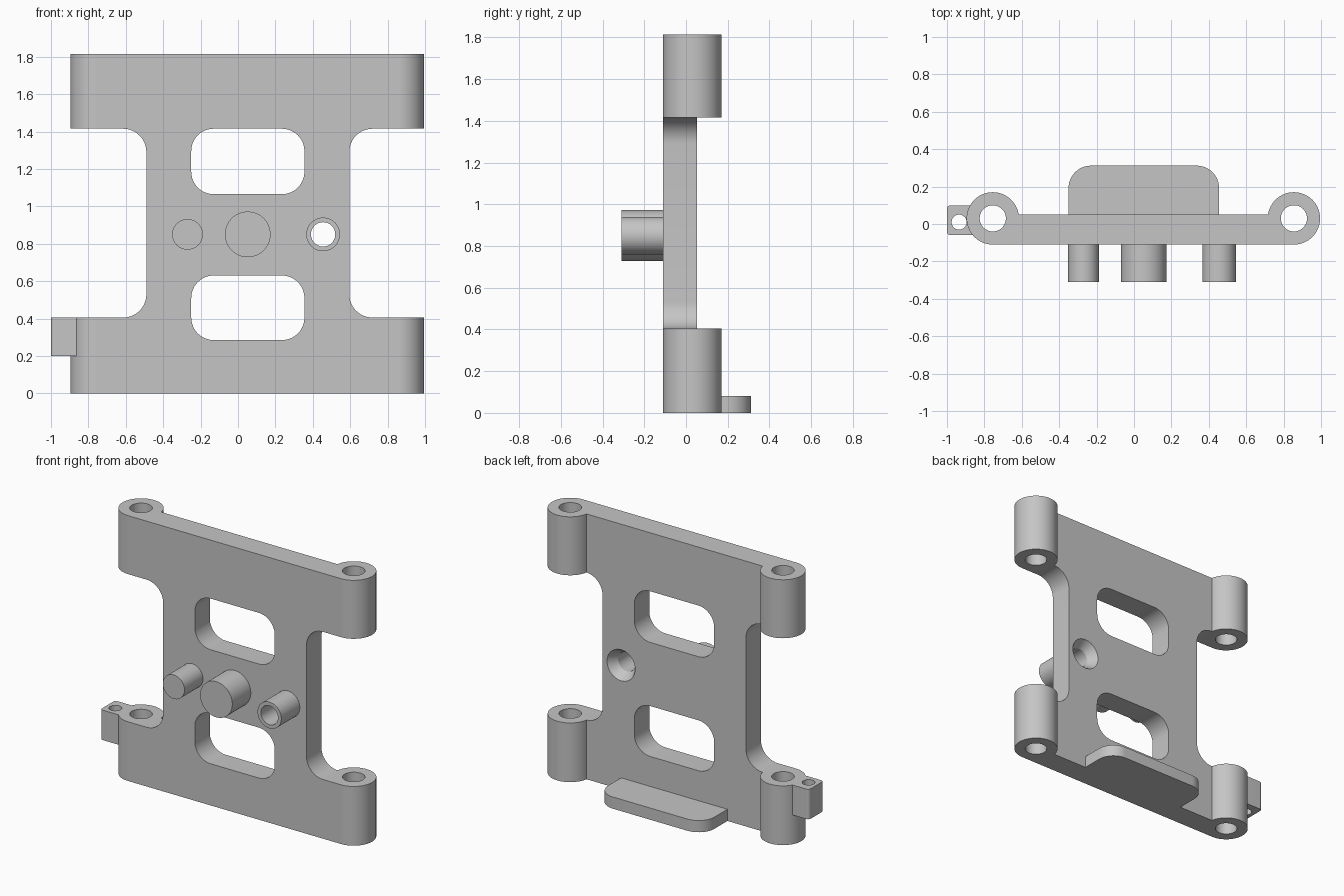
import bpy, bmesh, math
from mathutils import Vector

cube = bpy.data.objects.get("Cube")
if cube:
    bpy.data.objects.remove(cube, do_unlink=True)

grey = bpy.data.materials.new("plain_grey")
grey.use_nodes = True
colour = (0.56, 0.56, 0.56, 1)
grey.diffuse_color = colour
grey.node_tree.nodes["Principled BSDF"].inputs["Base Color"].default_value = colour


def rounded(corners, steps=12):
    """Outline of (u, v, radius) right-angled corners with arcs."""
    pts = []
    for i, (u, v, r) in enumerate(corners):
        p = Vector((u, v))
        if r == 0:
            pts.append(p)
            continue
        before = (Vector(corners[i - 1][:2]) - p).normalized()
        after = (Vector(corners[(i + 1) % len(corners)][:2]) - p).normalized()
        centre = p + r * (before + after)
        for k in range(steps + 1):
            t = math.pi / 2 * k / steps
            pts.append(centre - r * (after * math.cos(t) + before * math.sin(t)))
    return pts


def circle(u, v, r, n=64):
    return [Vector((u + r * math.cos(2 * math.pi * k / n),
                    v + r * math.sin(2 * math.pi * k / n))) for k in range(n)]


def prism(name, outline, axis, lo, hi):
    """Extrude an outline along y or z between lo and hi."""
    place = (lambda p, w: (p.x, w, p.y)) if axis == "y" else (lambda p, w: (p.x, p.y, w))
    bm = bmesh.new()
    face = bm.faces.new([bm.verts.new(place(p, lo)) for p in outline])
    geom = bmesh.ops.extrude_face_region(bm, geom=[face])["geom"]
    shift = Vector(place(Vector((0, 0)), hi - lo))
    bmesh.ops.translate(bm, vec=shift, verts=[g for g in geom if isinstance(g, bmesh.types.BMVert)])
    bmesh.ops.recalc_face_normals(bm, faces=bm.faces)
    mesh = bpy.data.meshes.new(name)
    bm.to_mesh(mesh)
    bm.free()
    mesh.materials.append(grey)
    ob = bpy.data.objects.new(name, mesh)
    bpy.context.collection.objects.link(ob)
    return ob


def cut(ob, cutter):
    """Subtract the cutter, then discard it."""
    cutter.hide_render = True
    mod = ob.modifiers.new("cut", "BOOLEAN")
    mod.operation, mod.solver, mod.object = "DIFFERENCE", "EXACT", cutter
    bpy.context.view_layer.objects.active = ob
    bpy.ops.object.modifier_apply(modifier=mod.name)
    bpy.data.objects.remove(cutter, do_unlink=True)


# Main dimensions
FRONT, BACK, TOP = -0.11, 0.052, 1.815
LOW, HIGH = 0.405, 1.415
LEFT, RIGHT, BARREL_Y = 0.855, -0.755, 0.03
NECK_L, NECK_R, FILLET = 0.595, -0.49, 0.125
PEG_Z, HOLLOW_X = 0.85, 0.455
parts = []

# Plate with a narrowed waist
plate = prism("plate", rounded([
    (RIGHT, 0, 0), (LEFT, 0, 0), (LEFT, LOW, 0), (NECK_L, LOW, FILLET),
    (NECK_L, HIGH, FILLET), (LEFT, HIGH, 0), (LEFT, TOP, 0), (RIGHT, TOP, 0),
    (RIGHT, HIGH, 0), (NECK_R, HIGH, FILLET), (NECK_R, LOW, FILLET), (RIGHT, LOW, 0)]),
    "y", FRONT, BACK)
parts.append(plate)

# Two rounded windows
for z0, z1 in ((0.285, 0.63), (1.065, HIGH)):
    window = rounded([(x, z, 0.12) for x, z in
                      ((-0.25, z0), (0.355, z0), (0.355, z1), (-0.25, z1))])
    cut(plate, prism("window_cutter", window, "y", -0.5, 0.5))

# Bored barrels at the four corners
for side, x in (("left", LEFT), ("right", RIGHT)):
    bore = circle(x, BARREL_Y, 0.07)
    for level, z0, z1 in (("lower", 0, LOW), ("upper", HIGH, TOP)):
        barrel = prism(f"{level}_{side}_barrel", circle(x, BARREL_Y, 0.14), "z", z0, z1)
        cut(barrel, prism("bore_cutter", bore, "z", -0.1, 2))
        parts.append(barrel)
    cut(plate, prism("bore_cutter", bore, "z", -0.1, 2))

# Small drilled lug beside the lower right barrel
lug = prism("side_lug", rounded([(-1, -0.06, 0.02), (-0.84, -0.06, 0),
                                 (-0.84, 0.1, 0), (-1, 0.1, 0.02)]), "z", 0.2, LOW)
cut(lug, prism("lug_cutter", circle(-0.935, 0.01, 0.04), "z", 0, 1))
parts.append(lug)

# Rounded foot ledge on the back
parts.append(prism("back_ledge", rounded([
    (-0.35, 0.03, 0), (0.455, 0.03, 0), (0.455, 0.312, 0.12), (-0.35, 0.312, 0.12)]),
    "z", 0, 0.08))

# Front pegs, the last one hollow
for name, x, r in (("small_peg", -0.27, 0.082), ("large_peg", 0.052, 0.122),
                   ("hollow_peg", HOLLOW_X, 0.09)):
    peg = prism(name, circle(x, PEG_Z, r), "y", -0.31, FRONT + 0.01)
    parts.append(peg)
for ob in (peg, plate):
    cut(ob, prism("peg_cutter", circle(HOLLOW_X, PEG_Z, 0.065), "y", -0.5, 0.5))

# Countersink behind the hollow peg
bpy.ops.mesh.primitive_cone_add(vertices=64, radius1=0.065, radius2=0.118, depth=0.08,
                                location=(HOLLOW_X, 0.03, PEG_Z),
                                rotation=(-math.pi / 2, 0, 0))
cut(plate, bpy.context.object)

# Smooth the round surfaces, keep edges sharp
bpy.ops.object.select_all(action="DESELECT")
for ob in parts:
    ob.select_set(True)
bpy.context.view_layer.objects.active = plate
bpy.ops.object.shade_smooth_by_angle(angle=math.radians(30))
